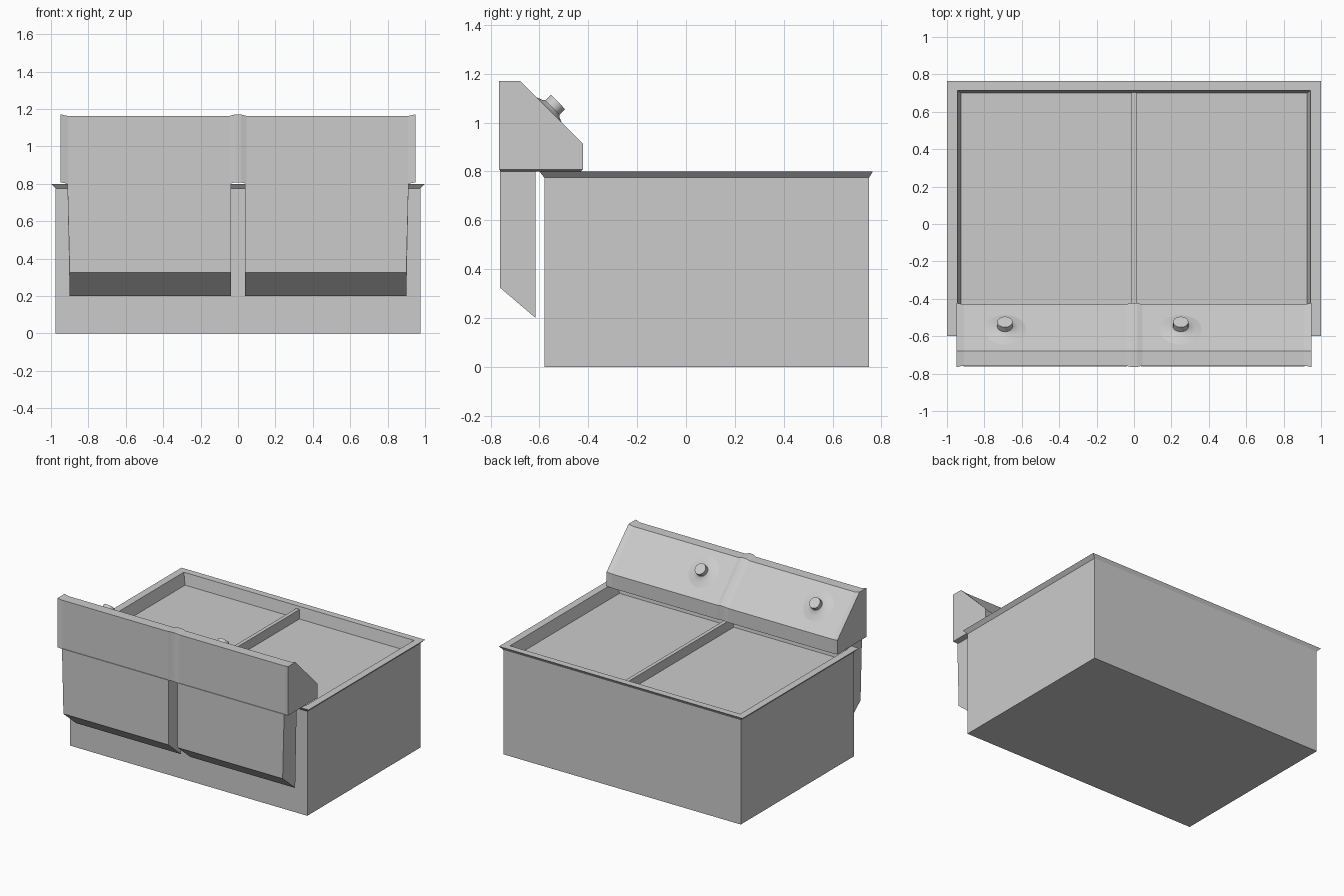
import bpy, bmesh, math
from mathutils import Vector, Matrix

if "Cube" in bpy.data.objects:
    bpy.data.objects.remove(bpy.data.objects["Cube"])


def make_object(name, bm):
    bmesh.ops.recalc_face_normals(bm, faces=bm.faces)
    me = bpy.data.meshes.new(name)
    bm.to_mesh(me)
    bm.free()
    ob = bpy.data.objects.new(name, me)
    bpy.context.collection.objects.link(ob)
    return ob


def loft(name, rings):
    """Skin closed rings of equal length and cap both ends."""
    bm = bmesh.new()
    vs = [[bm.verts.new(p) for p in ring] for ring in rings]
    n = len(vs[0])
    for a, b in zip(vs, vs[1:]):
        for i in range(n):
            j = (i + 1) % n
            bm.faces.new((a[i], a[j], b[j], b[i]))
    bm.faces.new(vs[0])
    bm.faces.new(vs[-1])
    return make_object(name, bm)


def rect(x, y0, y1, z):
    return [(-x, y0, z), (x, y0, z), (x, y1, z), (-x, y1, z)]


# Tank: straight body, flared rim, shallow sloping well
loft("tank_body", [
    rect(0.975, -0.58, 0.75, 0),
    rect(0.975, -0.58, 0.75, 0.775),
    rect(1.0, -0.6, 0.765, 0.8),
    rect(0.945, -0.55, 0.715, 0.8),
    rect(0.925, -0.54, 0.70, 0.715),
])

# Divider between the two wells
loft("well_divider", [rect(0.014, -0.54, 0.703, 0.71),
                      rect(0.014, -0.54, 0.703, 0.785)])


# Control panel: profile swept in x, slightly raised at ends and middle seam
def panel_profile(x, e):
    return [(x, -0.757 - e, 0.8 + e), (x, -0.757 - e, 1.163 + e),
            (x, -0.68, 1.163 + e), (x, -0.43 + e, 0.905 + e),
            (x, -0.43 + e, 0.8 + e)]


stations = [(-0.948, 0.008), (-0.91, 0), (-0.045, 0), (-0.015, 0.008),
            (0.015, 0.008), (0.045, 0), (0.91, 0), (0.948, 0.008)]
loft("control_panel", [panel_profile(x, e) for x, e in stations])

# Two hanging front boxes with sloped undersides and tapered outer sides
for name, side in (("left_front_box", -1), ("right_front_box", 1)):
    def box_ring(x_top, x_low):
        return [(side * x_top, -0.615, 0.805), (side * x_top, -0.762, 0.805),
                (side * x_low, -0.762, 0.325), (side * x_low, -0.615, 0.2)]
    loft(name, [box_ring(0.038, 0.038), box_ring(0.912, 0.9)])

# Knobs on flared mounds, set on the sloped face
slope_normal = Vector((0, 0.258, 0.25)).normalized()
for name, kx in (("left", -0.69), ("right", 0.25)):
    place = (Matrix.Translation((kx, -0.565, 1.044)) @
             slope_normal.to_track_quat('Z', 'Y').to_matrix().to_4x4())

    def turned(part, profile, sides):
        rings = [[place @ Vector((r * math.cos(math.tau * i / sides),
                                  r * math.sin(math.tau * i / sides), h))
                  for i in range(sides)] for r, h in profile]
        ob = loft(f"{name}_{part}", rings)
        for p in ob.data.polygons:
            p.use_smooth = len(p.vertices) == 4
        ob.data.set_sharp_from_angle(angle=math.radians(35))

    turned("knob_mound", [(0.115, -0.004), (0.115, 0), (0.075, 0.008),
                          (0.05, 0.018), (0.042, 0.025)], 24)
    turned("knob", [(0.041, 0.015), (0.041, 0.058)], 16)
